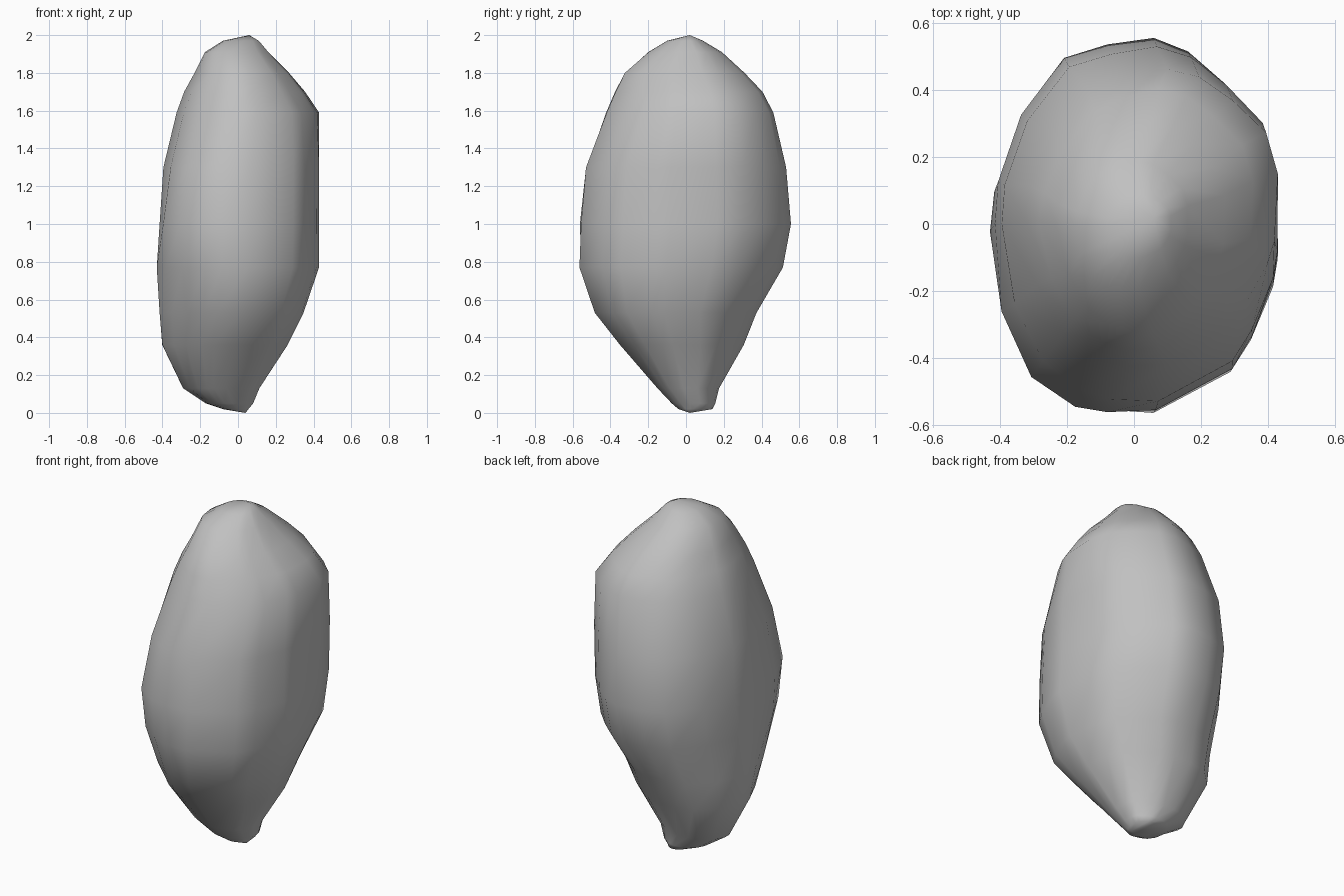
import bpy, bmesh

cube = bpy.data.objects.get("Cube")
if cube:
    bpy.data.objects.remove(cube, do_unlink=True)

# Uneven cross-section of the stone, in unit half-widths
outline = [(1, .3), (.9, .57), (.64, .78), (.38, .94), (.13, 1), (-.2, .95),
           (-.5, .87), (-.8, .57), (-.97, .22), (-1, 0), (-.93, -.46),
           (-.72, -.8), (-.42, -.96), (-.2, -1), (.14, -.99), (.66, -.75),
           (.8, -.58), (.96, -.3), (1, -.15)]

# Levels: z, x range, y range, then swelling of the four corners
# (back left, back right, front right, front left)
levels = [(.02, -.08, .055, -.04, .14, 0, 0, 0, 0),
          (.05, -.17, .08, -.075, .155, 0, 0, 0, 0),
          (.13, -.29, .11, -.15, .175, 0, .08, -.15, .05),
          (.36, -.40, .26, -.35, .31, -.05, .08, -.14, .03),
          (.53, -.415, .34, -.48, .38, -.06, .05, -.13, .06),
          (.77, -.43, .425, -.565, .52, -.05, 0, -.05, .03),
          (1, -.415, .425, -.555, .56, -.03, .02, .03, .04),
          (1.3, -.395, .425, -.53, .53, 0, .02, -.03, .03),
          (1.59, -.325, .425, -.43, .46, .02, -.02, -.04, -.05),
          (1.7, -.285, .355, -.385, .405, 0, -.05, -.06, -.08),
          (1.8, -.23, .27, -.33, .31, 0, 0, -.08, -.04),
          (1.91, -.175, .16, -.2, .19, 0, 0, 0, 0),
          (1.97, -.08, .11, -.1, .09, 0, 0, 0, 0)]


def section(bm, z, x0, x1, y0, y1, *swell):
    """Ring of vertices filling the given ranges, swollen towards its corners."""
    ring = []
    for u, v in outline:
        corner = (0 if u > 0 else 1) if v > 0 else (2 if u < 0 else 3)
        k = 1 + swell[corner] * min(1, 2 * abs(u * v))
        ring.append(bm.verts.new(((x0 + x1 + (x1 - x0) * u * k) / 2,
                                  (y0 + y1 + (y1 - y0) * v * k) / 2, z)))
    return ring


# Stack the sections and skin them
bm = bmesh.new()
rings = [section(bm, *level) for level in levels]
n = len(outline)
for low, high in zip(rings, rings[1:]):
    for i in range(n):
        j = (i + 1) % n
        bm.faces.new((low[i], low[j], high[j], high[i]))

# Off-centre foot and peak
for ring, tip in ((rings[0], (.04, .02, 0)), (rings[-1], (.06, .02, 2))):
    point = bm.verts.new(tip)
    for i in range(n):
        bm.faces.new((ring[i], ring[(i + 1) % n], point))
bmesh.ops.recalc_face_normals(bm, faces=bm.faces)
for face in bm.faces:
    face.smooth = True

mesh = bpy.data.meshes.new("stone")
bm.to_mesh(mesh)
bm.free()
stone = bpy.data.objects.new("stone", mesh)
bpy.context.collection.objects.link(stone)

# Plain grey
grey = bpy.data.materials.new("stone grey")
grey.use_nodes = True
colour = (.53, .53, .53, 1)
grey.diffuse_color = colour
bsdf = next(nd for nd in grey.node_tree.nodes if nd.type == 'BSDF_PRINCIPLED')
bsdf.inputs["Base Color"].default_value = colour
mesh.materials.append(grey)
